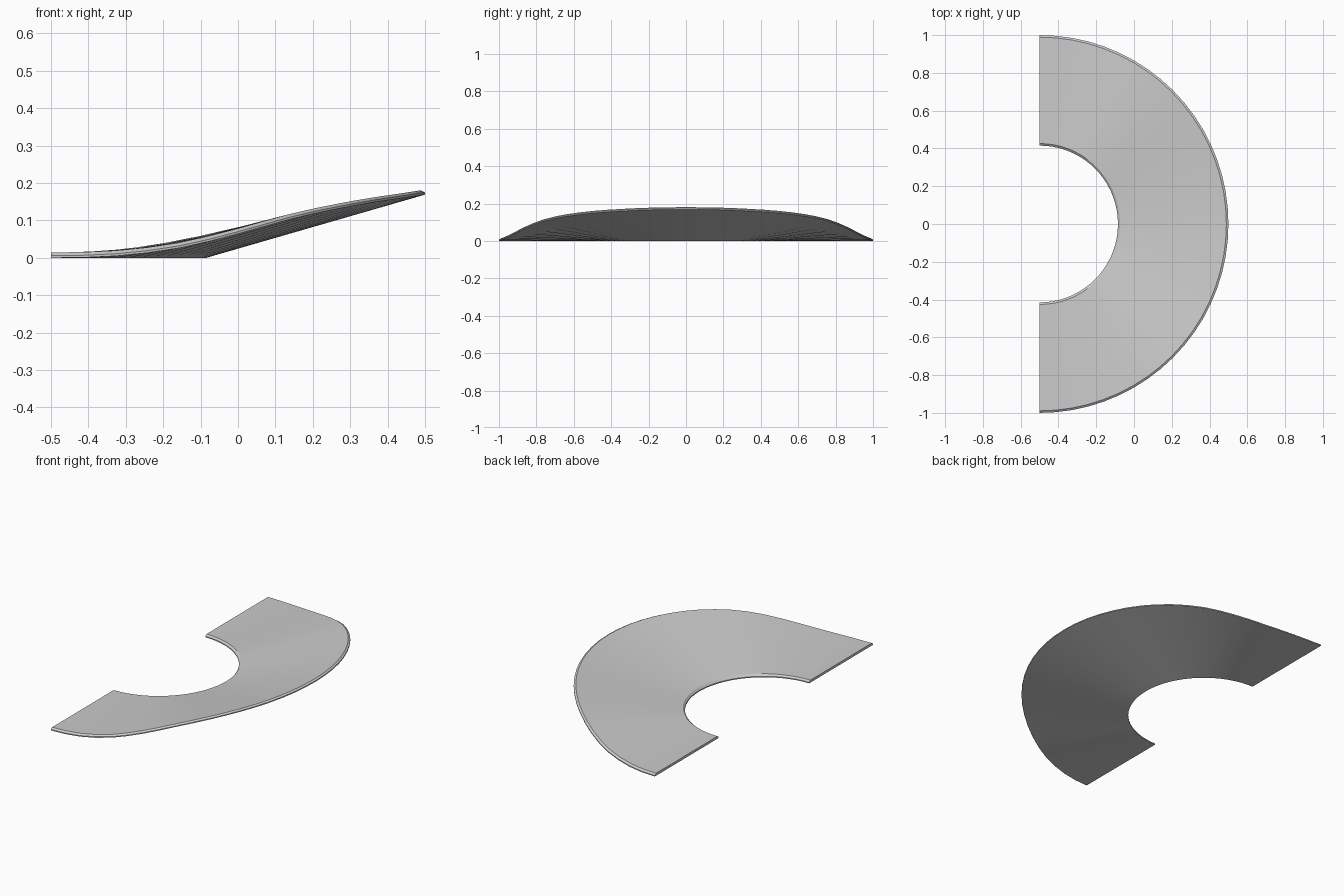
import bpy, bmesh, math

if "Cube" in bpy.data.objects:
    bpy.data.objects.remove(bpy.data.objects["Cube"])

INNER, OUTER = 0.415, 1.0
STEPS = 36
# Rise of the outer rim, every ten degrees from the flat end to the middle
RISE = [0, 0.005, 0.026, 0.064, 0.104, 0.131, 0.149, 0.160, 0.167, 0.169]
# Cross-section (radius, height): flat base, low walls, chamfered rims
SECTION = [(INNER, 0), (OUTER, 0), (OUTER, 0.006), (OUTER - 0.011, 0.0145),
           (INNER + 0.011, 0.0145), (INNER, 0.006)]


def rim_rise(deg):
    """Smoothly interpolated bank height, mirrored about the middle."""
    pos = min(deg, 180 - deg) / 10
    i = min(int(pos), len(RISE) - 2)
    t = pos - i
    a, b = RISE[i], RISE[i + 1]
    before = RISE[abs(i - 1)]
    after = RISE[i + 2] if i + 2 < len(RISE) else a
    m0, m1 = (b - before) / 2, (after - a) / 2
    return (a * (2*t**3 - 3*t**2 + 1) + b * (3*t**2 - 2*t**3)
            + m0 * (t**3 - 2*t**2 + t) + m1 * (t**3 - t**2))


grey = bpy.data.materials.new("light_grey")
grey.use_nodes = True
colour = (0.6, 0.6, 0.6, 1)
grey.diffuse_color = colour
grey.node_tree.nodes["Principled BSDF"].inputs["Base Color"].default_value = colour

# Sweep the sheared cross-section round the half circle
bm = bmesh.new()
rings = []
for s in range(STEPS + 1):
    deg = 180 * s / STEPS
    ang = math.radians(deg - 90)
    ring = []
    for r, h in SECTION:
        bank = rim_rise(deg) * (r - INNER) / (OUTER - INNER)
        ring.append(bm.verts.new((r * math.cos(ang) - 0.5, r * math.sin(ang), h + bank)))
    rings.append(ring)
n = len(SECTION)
for a, b in zip(rings, rings[1:]):
    for k in range(n):
        bm.faces.new((a[k], a[(k + 1) % n], b[(k + 1) % n], b[k]))
# End caps
bm.faces.new(rings[0])
bm.faces.new(rings[-1])
bmesh.ops.recalc_face_normals(bm, faces=bm.faces)
mesh = bpy.data.meshes.new("banked_curve")
bm.to_mesh(mesh)
bm.free()
mesh.materials.append(grey)
track = bpy.data.objects.new("banked_curve", mesh)
bpy.context.collection.objects.link(track)
bpy.context.view_layer.objects.active = track
track.select_set(True)
bpy.ops.object.shade_smooth_by_angle(angle=math.radians(30))
